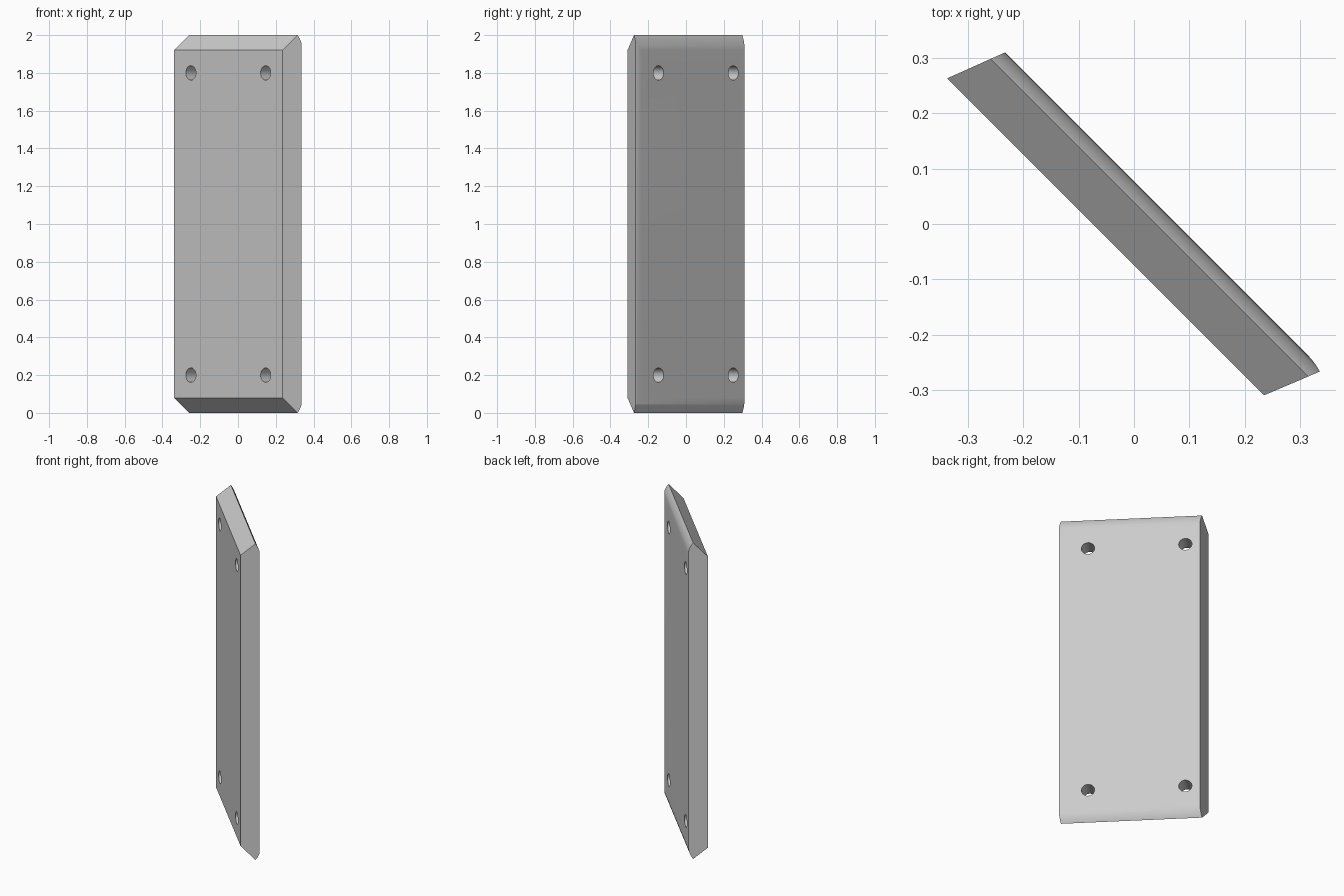
import bpy
import bmesh
from math import radians, sin, cos, asin, sqrt
from mathutils import Vector

cube = bpy.data.objects.get("Cube")
if cube:
    bpy.data.objects.remove(cube)

FRONT, BACK = -0.053, 0.0545     # plate faces across its thickness
RADIUS = 0.134                   # easing of the back edges
HOLE_RADIUS = 0.038

grey = bpy.data.materials.new("plain grey")
grey.use_nodes = True
grey.diffuse_color = (0.6, 0.6, 0.6, 1)
grey.node_tree.nodes["Principled BSDF"].inputs["Base Color"].default_value = (0.6, 0.6, 0.6, 1)


def arc(drop, steps=12):
    """Offsets (outward, down) of an arc that leaves the back face tangentially."""
    end = asin(sqrt(2 * RADIUS * drop - drop * drop) / RADIUS)
    angles = [end * i / steps for i in range(steps + 1)]
    return [(RADIUS * sin(a), RADIUS * (1 - cos(a))) for a in angles]


def prism(name, points, direction):
    """Extrude a closed outline along a direction."""
    bm = bmesh.new()
    face = bm.faces.new([bm.verts.new(p) for p in points])
    extruded = bmesh.ops.extrude_face_region(bm, geom=[face])["geom"]
    moved = [v for v in extruded if isinstance(v, bmesh.types.BMVert)]
    bmesh.ops.translate(bm, verts=moved, vec=Vector(direction))
    bmesh.ops.recalc_face_normals(bm, faces=bm.faces)
    mesh = bpy.data.meshes.new(name)
    bm.to_mesh(mesh)
    bm.free()
    mesh.materials.append(grey)
    obj = bpy.data.objects.new(name, mesh)
    bpy.context.collection.objects.link(obj)
    return obj


def cut(target, cutter, operation):
    """Apply a boolean and drop the cutter."""
    cutter.hide_render = True
    mod = target.modifiers.new(operation.title(), 'BOOLEAN')
    mod.operation = operation
    mod.solver = 'EXACT'
    mod.object = cutter
    bpy.context.view_layer.objects.active = target
    bpy.ops.object.modifier_apply(modifier=mod.name)
    bpy.data.objects.remove(cutter)


# Plate: chamfered on the front, eased on the back, at top and bottom
ridge = 0.028
curve = arc(BACK - ridge)
reach = curve[-1][0]
upper = [(BACK - d, 2 - reach + o) for o, d in curve]
side = upper + [(FRONT, 1.92), (FRONT, 0.08)] + [(n, 2 - z) for n, z in reversed(upper)]
plate = prism("plate", [(-0.6, n, z) for n, z in side], (1.2, 0, 0))

# Mitred ends, with the acute back edge eased
curve = arc(0.0057)
edge = 0.426 - curve[-1][0]
outline = [(-0.425, FRONT), (-0.384, BACK)] + [(edge + o, BACK - d) for o, d in curve]
outline.append((0.385, FRONT))
ends = prism("end_cutter", [(u, n, -0.2) for u, n in outline], (0, 0, 2.4))
cut(plate, ends, 'INTERSECT')

# Four screw holes straight through
for u in (-0.3, 0.26):
    for z in (0.2, 1.8):
        ring = [radians(i * 10) for i in range(36)]
        hole = prism("hole_cutter", [(u + HOLE_RADIUS * cos(a), -0.2, z + HOLE_RADIUS * sin(a))
                                     for a in ring], (0, 0.4, 0))
        cut(plate, hole, 'DIFFERENCE')

# Smooth curves, sharp edges, then turn the plate to its diagonal stance
bpy.ops.object.select_all(action='DESELECT')
plate.select_set(True)
bpy.context.view_layer.objects.active = plate
bpy.ops.object.shade_smooth_by_angle(angle=radians(20))
plate.rotation_euler.z = radians(-45)
